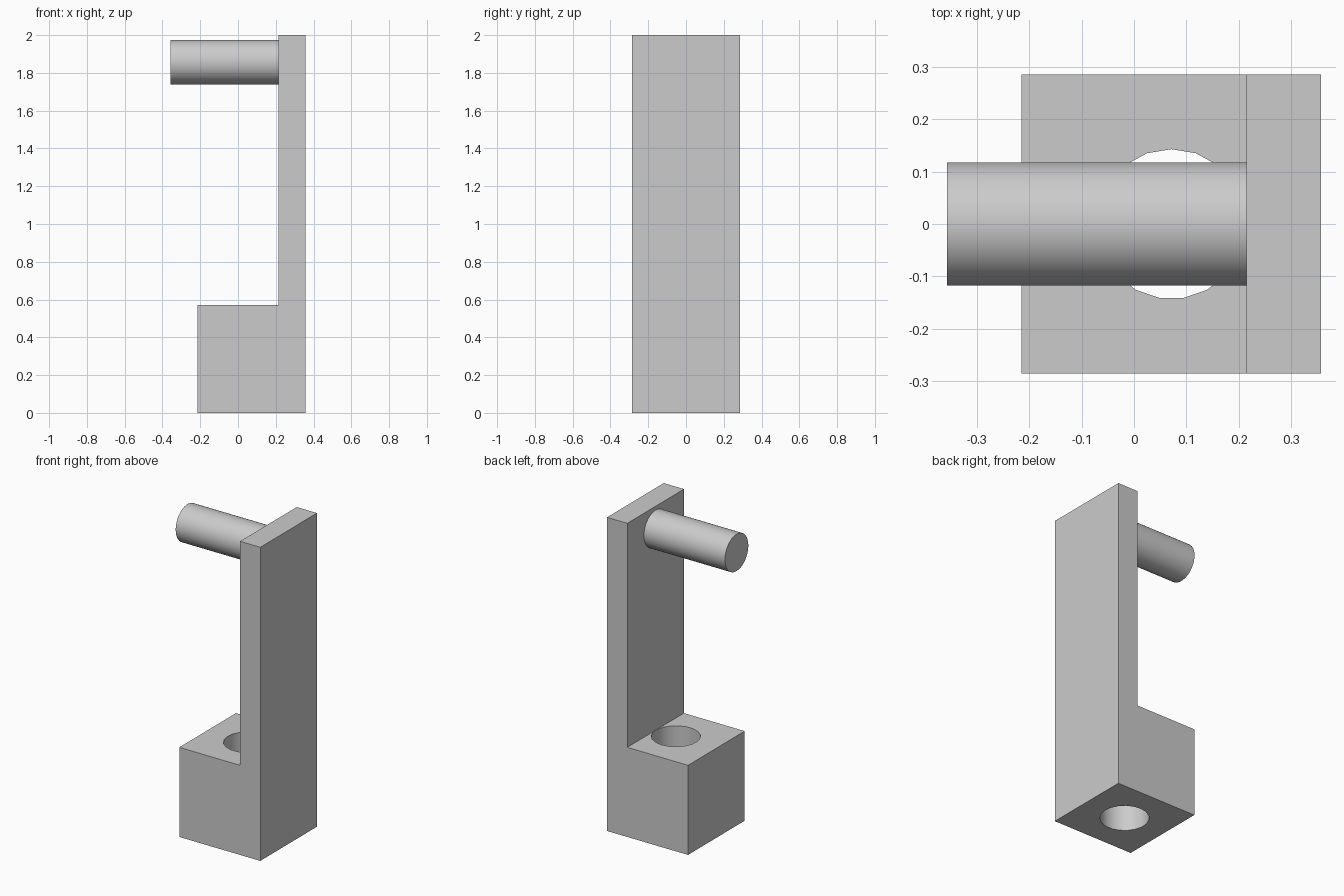
import bpy
import bmesh
from math import pi, radians
from mathutils import Matrix

cube = bpy.data.objects.get("Cube")
if cube:
    bpy.data.objects.remove(cube, do_unlink=True)

U = 2 / 28  # design unit: the stand is 28 units tall

grey = bpy.data.materials.new("light_grey")
grey.use_nodes = True
colour = (0.6, 0.6, 0.6, 1)
grey.diffuse_color = colour
grey.node_tree.nodes["Principled BSDF"].inputs["Base Color"].default_value = colour


def make_object(name, bm):
    mesh = bpy.data.meshes.new(name)
    bmesh.ops.recalc_face_normals(bm, faces=bm.faces)
    bm.to_mesh(mesh)
    bm.free()
    mesh.materials.append(grey)
    obj = bpy.data.objects.new(name, mesh)
    bpy.context.collection.objects.link(obj)
    return obj


def cylinder(name, radius, depth, sides, matrix):
    bm = bmesh.new()
    bmesh.ops.create_cone(bm, cap_ends=True, segments=sides, radius1=radius,
                          radius2=radius, depth=depth, matrix=matrix)
    return make_object(name, bm)


def shade(obj):
    bpy.ops.object.select_all(action='DESELECT')
    obj.select_set(True)
    bpy.context.view_layer.objects.active = obj
    bpy.ops.object.shade_smooth_by_angle(angle=radians(30))


# L-shaped bracket: base block and upright plate in one profile
profile = [(-3, 0), (5, 0), (5, 28), (3, 28), (3, 8), (-3, 8)]
bm = bmesh.new()
face = bm.faces.new([bm.verts.new((x * U, -4 * U, z * U)) for x, z in profile])
side = bmesh.ops.extrude_face_region(bm, geom=[face])
bmesh.ops.translate(bm, vec=(0, 8 * U, 0),
                    verts=[v for v in side["geom"] if isinstance(v, bmesh.types.BMVert)])
bracket = make_object("bracket", bm)

# Vertical hole through the base, with a corner pointing along +x
hole = cylinder("hole_cutter", 2 * U, 12 * U, 19,
                Matrix.Translation((U, 0, 4 * U)) @ Matrix.Rotation(-pi / 2, 4, 'Z')
                @ Matrix.Rotation(pi / 2, 4, 'Z'))
cut = bracket.modifiers.new("hole", 'BOOLEAN')
cut.operation = 'DIFFERENCE'
cut.solver = 'EXACT'
cut.object = hole
bpy.context.view_layer.objects.active = bracket
bpy.ops.object.modifier_apply(modifier=cut.name)
bpy.data.objects.remove(hole, do_unlink=True)
shade(bracket)

# Horizontal peg near the top of the plate
peg = cylinder("peg", 1.65 * U, 8 * U, 48,
               Matrix.Translation((-U, 0, 26 * U)) @ Matrix.Rotation(pi / 2, 4, 'Y'))
shade(peg)
